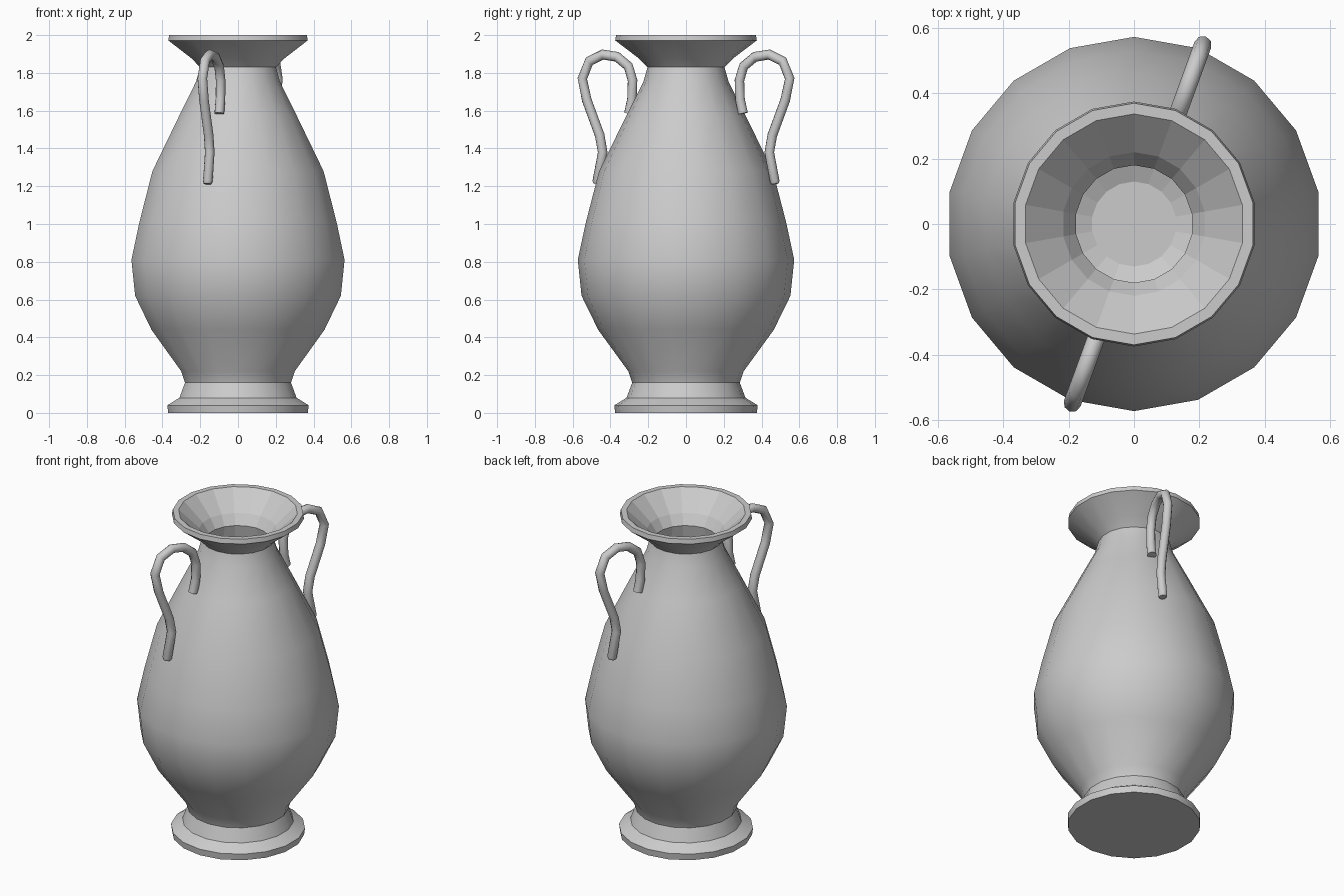
import bpy, bmesh, math

if "Cube" in bpy.data.objects:
    bpy.data.objects.remove(bpy.data.objects["Cube"])

SIDES = 18


def link(name, mesh):
    obj = bpy.data.objects.new(name, mesh)
    bpy.context.collection.objects.link(obj)
    bpy.ops.object.select_all(action='DESELECT')
    obj.select_set(True)
    bpy.context.view_layer.objects.active = obj
    return obj


def lathe(name, profile, flat_from):
    """Revolve (radius, z) points, cap both ends; strips from flat_from on stay faceted."""
    bm = bmesh.new()
    rings = []
    for r, z in profile:
        ring = []
        for i in range(SIDES):
            a = math.pi / 2 + math.tau * i / SIDES
            ring.append(bm.verts.new((r * math.cos(a), r * math.sin(a), z)))
        rings.append(ring)
    flat = set()
    for k, (lo, hi) in enumerate(zip(rings, rings[1:])):
        for i in range(SIDES):
            j = (i + 1) % SIDES
            f = bm.faces.new((lo[i], lo[j], hi[j], hi[i]))
            if k >= flat_from:
                flat.add(f)
    bm.faces.new(rings[0][::-1])
    flat.add(bm.faces.new(rings[-1]))
    bm.faces.index_update()
    flat_ids = [f.index for f in flat]
    mesh = bpy.data.meshes.new(name)
    bm.to_mesh(mesh)
    bm.free()
    obj = link(name, mesh)
    bpy.ops.object.shade_smooth_by_angle(angle=math.radians(28))
    for i in flat_ids:
        mesh.polygons[i].use_smooth = False
    return obj


# Foot, belly, neck and lip outside, then the hollow inside
outer = [(0.375, 0), (0.38, 0.04), (0.315, 0.08), (0.285, 0.16), (0.305, 0.22),
         (0.465, 0.44), (0.553, 0.62), (0.573, 0.81), (0.53, 1.01), (0.46, 1.28),
         (0.315, 1.575), (0.225, 1.755), (0.204, 1.83), (0.25, 1.877),
         (0.375, 1.972), (0.37, 2.0)]
inner = [(0.337, 2.0), (0.22, 1.89), (0.18, 1.83), (0.195, 1.75), (0.285, 1.565),
         (0.43, 1.265), (0.5, 1.0), (0.54, 0.81), (0.52, 0.63), (0.435, 0.46),
         (0.27, 0.24), (0.13, 0.18)]
lathe("vase_body", outer + inner, len(outer) - 1)

# Pair of looping handles, given as (y, z) side-view centre line
path = [(0.302, 1.585), (0.286, 1.66), (0.283, 1.76), (0.305, 1.835), (0.365, 1.885),
        (0.44, 1.897), (0.512, 1.862), (0.549, 1.77), (0.525, 1.655), (0.457, 1.47),
        (0.441, 1.38), (0.47, 1.225), (0.472, 1.212)]
TILT = math.tan(math.radians(20))
for name, s in (("back_handle", 1), ("front_handle", -1)):
    curve = bpy.data.curves.new(name, 'CURVE')
    curve.dimensions = '3D'
    curve.bevel_depth = 0.027
    curve.bevel_resolution = 2
    curve.use_fill_caps = True
    spline = curve.splines.new('POLY')
    spline.points.add(len(path) - 1)
    for p, (y, z) in zip(spline.points, path):
        p.co = (s * y * TILT + 0.011, s * y, z, 1)
    spline.points[-1].radius = 0.75
    link(name, curve)
    bpy.ops.object.convert(target='MESH')
    bpy.ops.object.shade_smooth_by_angle(angle=math.radians(50))
